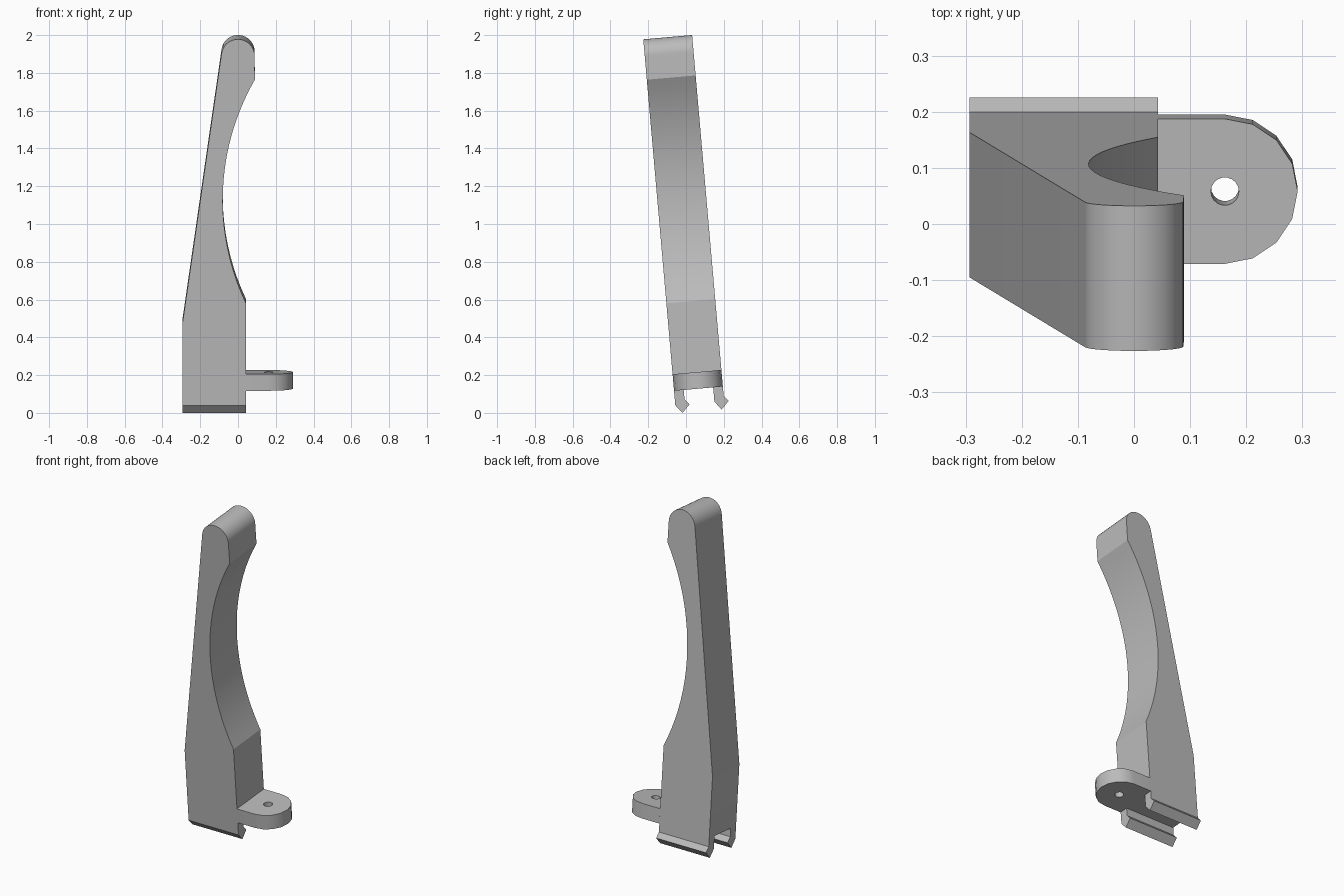
import bpy, bmesh, math
from mathutils import Matrix, Vector

cube = bpy.data.objects.get("Cube")
if cube:
    bpy.data.objects.remove(cube)

WIDTH = 0.2595          # depth of the handle, front to back
LEFT, RIGHT = -0.293, 0.043
LEAN = Matrix.Translation((0, -0.0634, 0.117)) @ Matrix.Rotation(math.radians(5), 4, 'X')

grey = bpy.data.materials.new("plain grey")
grey.use_nodes = True
grey.diffuse_color = (0.5, 0.5, 0.5, 1)
grey.node_tree.nodes["Principled BSDF"].inputs["Base Color"].default_value = (0.5, 0.5, 0.5, 1)


def arc(cx, cy, r, start, end, steps):
    angles = [math.radians(start + (end - start) * i / steps) for i in range(steps + 1)]
    return [(cx + r * math.cos(a), cy + r * math.sin(a)) for a in angles]


def prism(name, outline, offset):
    """Extrude a closed outline of 3D points along offset."""
    bm = bmesh.new()
    face = bm.faces.new([bm.verts.new(p) for p in outline])
    new = bmesh.ops.extrude_face_region(bm, geom=[face], use_keep_orig=True)["geom"]
    moved = [g for g in new if isinstance(g, bmesh.types.BMVert)]
    bmesh.ops.translate(bm, verts=moved, vec=Vector(offset))
    bmesh.ops.recalc_face_normals(bm, faces=bm.faces)
    mesh = bpy.data.meshes.new(name)
    bm.to_mesh(mesh)
    bm.free()
    mesh.transform(LEAN)
    mesh.materials.append(grey)
    obj = bpy.data.objects.new(name, mesh)
    bpy.context.collection.objects.link(obj)
    return obj


def smooth(obj):
    bpy.ops.object.select_all(action='DESELECT')
    obj.select_set(True)
    bpy.context.view_layer.objects.active = obj
    bpy.ops.object.shade_smooth_by_angle(angle=math.radians(23))
    obj.modifiers.new("even shading", 'WEIGHTED_NORMAL').keep_sharp = True


# Handle: straight base, rounded tip and a long scooped grip
profile = [(RIGHT, 0), (LEFT, 0), (LEFT, 0.365)]
profile += arc(0, 1.78, 0.088, 172, 0, 16)
profile += arc(1.205, 1.014, 1.286, 150.2, 205.3, 20)
handle = prism("handle", [(x, 0, z) for x, z in profile], (0, WIDTH, 0))
smooth(handle)

# Two barbed rails under the base, both hooking backwards
rail = [(0, 0), (0, -0.077), (0.035, -0.12), (0.075, -0.079), (0.0515, -0.05), (0.0515, 0)]
for name, shift in (("front_rail", 0), ("back_rail", WIDTH - 0.0515)):
    prism(name, [(LEFT, y + shift, z) for y, z in rail], (RIGHT - LEFT, 0, 0))

# Rounded side tab with a pivot hole
half = WIDTH / 2
tab_outline = [(RIGHT, 0)] + arc(0.162, half, half, -90, 90, 8) + [(RIGHT, WIDTH)]
tab = prism("side_tab", [(x, y, 0) for x, y in tab_outline], (0, 0, 0.088))
hole = arc(0.162, half, 0.025, 0, 360, 18)[:-1]
cutter = prism("hole_cutter", [(x, y, -0.05) for x, y in hole], (0, 0, 0.2))
cutter.hide_render = True
cut = tab.modifiers.new("hole", 'BOOLEAN')
cut.operation, cut.solver, cut.object = 'DIFFERENCE', 'EXACT', cutter
bpy.context.view_layer.objects.active = tab
bpy.ops.object.modifier_apply(modifier=cut.name)
bpy.data.objects.remove(cutter)
smooth(tab)
